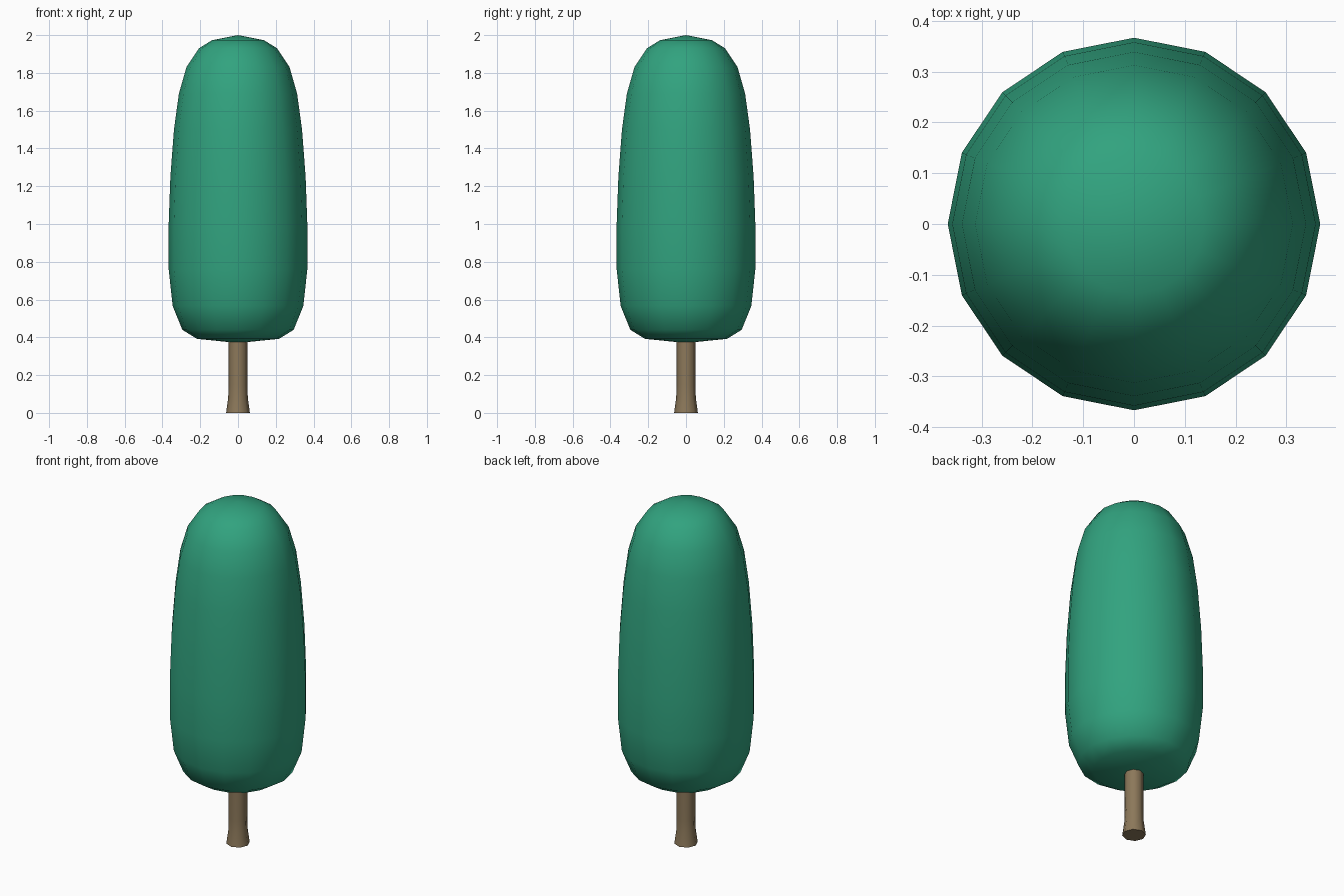
import bpy, bmesh, math

if "Cube" in bpy.data.objects:
    bpy.data.objects.remove(bpy.data.objects["Cube"])


def material(name, rgb):
    m = bpy.data.materials.new(name)
    m.diffuse_color = (*rgb, 1)
    m.use_nodes = True
    m.node_tree.nodes["Principled BSDF"].inputs["Base Color"].default_value = m.diffuse_color
    return m


def lathe(name, profile, sides, mat, sharp_angle):
    """Revolve (radius, z) points about z; both ends are closed."""
    bm = bmesh.new()
    rings = []
    for r, z in profile:
        if r == 0:
            rings.append([bm.verts.new((0, 0, z))] * sides)
        else:
            rings.append([bm.verts.new((r * math.cos(math.tau * i / sides),
                                        r * math.sin(math.tau * i / sides), z))
                          for i in range(sides)])
    for a, b in zip(rings, rings[1:]):
        for i in range(sides):
            j = (i + 1) % sides
            bm.faces.new(dict.fromkeys((a[i], a[j], b[j], b[i])))
    if profile[0][0]:
        bm.faces.new(rings[0][::-1])
    if profile[-1][0]:
        bm.faces.new(rings[-1])
    bmesh.ops.recalc_face_normals(bm, faces=bm.faces)
    me = bpy.data.meshes.new(name)
    bm.to_mesh(me)
    bm.free()
    me.materials.append(mat)
    ob = bpy.data.objects.new(name, me)
    bpy.context.collection.objects.link(ob)
    bpy.ops.object.select_all(action='DESELECT')
    ob.select_set(True)
    bpy.context.view_layer.objects.active = ob
    bpy.ops.object.shade_smooth_by_angle(angle=math.radians(sharp_angle))
    return ob


leaf = material("leaf green", (0.031, 0.366, 0.212))
bark = material("bark brown", (0.262, 0.188, 0.102))

# Tall rounded crown
lathe("foliage", [(0, 0.37), (0.217, 0.392), (0.295, 0.44), (0.346, 0.567),
                  (0.367, 0.76), (0.367, 1.0), (0.358, 1.25), (0.339, 1.50),
                  (0.313, 1.69), (0.273, 1.83), (0.207, 1.93), (0.138, 1.973),
                  (0, 2.0)], 16, leaf, 80)

# Trunk with a flared foot
lathe("trunk", [(0.063, 0), (0.052, 0.08), (0.05, 0.15), (0.05, 0.42)], 8, bark, 60)
